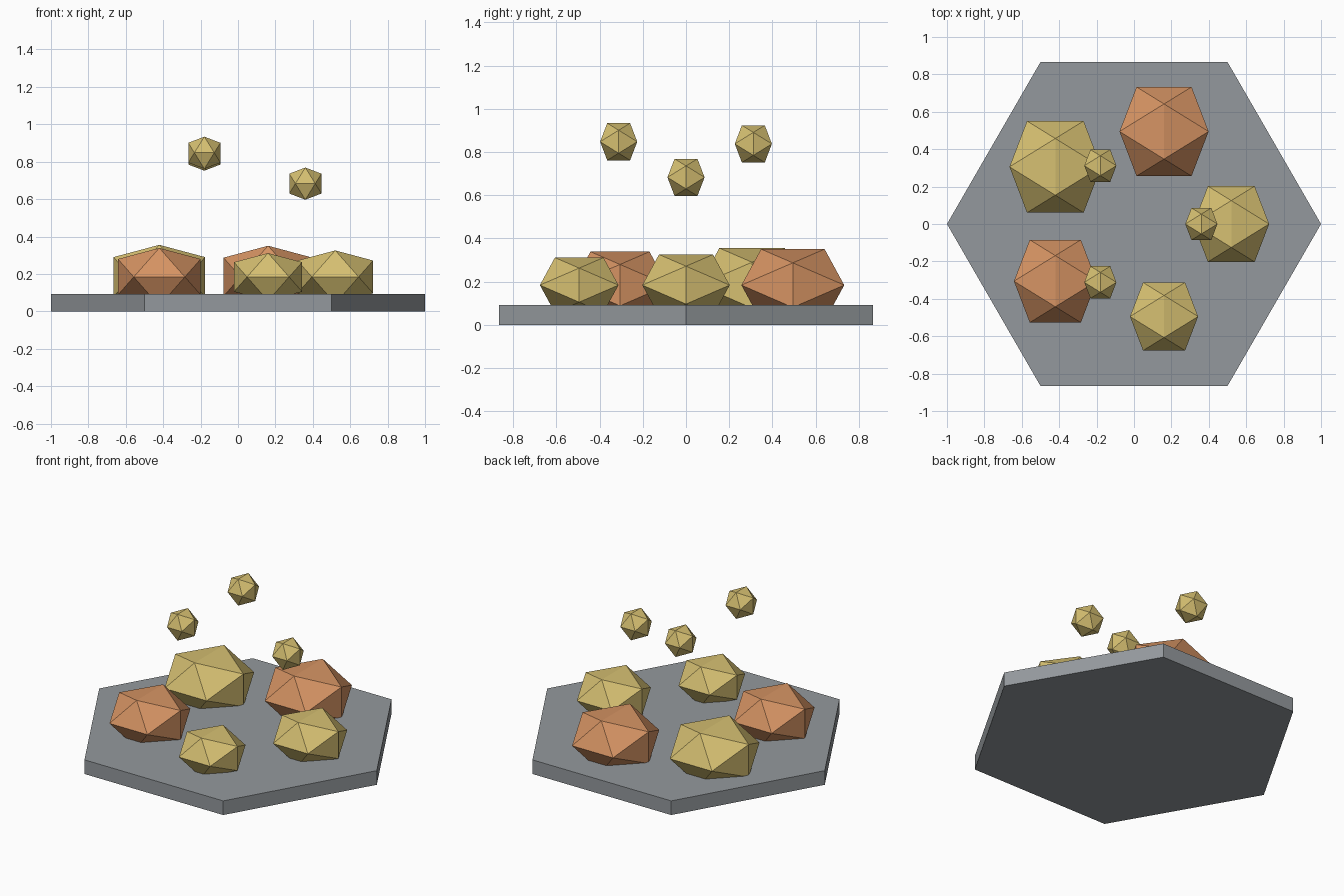
import bpy
import bmesh
from math import cos, sin, tau, sqrt
from mathutils import Vector

default_cube = bpy.data.objects.get("Cube")
if default_cube:
    bpy.data.objects.remove(default_cube, do_unlink=True)


def make_material(name, srgb):
    linear = [((c / 255 + 0.055) / 1.055) ** 2.4 for c in srgb] + [1.0]
    mat = bpy.data.materials.new(name)
    mat.use_nodes = True
    mat.diffuse_color = linear
    mat.node_tree.nodes["Principled BSDF"].inputs["Base Color"].default_value = linear
    return mat


def add_object(name, bm, mat, location=(0, 0, 0)):
    bmesh.ops.recalc_face_normals(bm, faces=bm.faces)
    mesh = bpy.data.meshes.new(name)
    bm.to_mesh(mesh)
    bm.free()
    mesh.materials.append(mat)
    obj = bpy.data.objects.new(name, mesh)
    obj.location = location
    bpy.context.collection.objects.link(obj)
    return obj


def ring(radius, step, count, z):
    angle = tau * step / count
    return Vector((radius * cos(angle), radius * sin(angle), z))


def add_rock(name, radius, mat, location, squash=1.0):
    """Icosahedron from three crossed golden rectangles, with edges along the axes."""
    golden = (1 + sqrt(5)) / 2
    scale = radius / sqrt(1 + golden ** 2)
    bm = bmesh.new()
    for s in (-scale, scale):
        for t in (-scale * golden, scale * golden):
            for co in ((s, t, 0), (t, 0, s), (0, s, t)):
                bm.verts.new((co[0], co[1], co[2] * squash))
    bmesh.ops.convex_hull(bm, input=bm.verts)
    return add_object(name, bm, mat, location)


stone = make_material("stone grey", (148, 153, 157))
gold = make_material("pale gold", (213, 191, 113))
copper = make_material("copper orange", (213, 147, 99))

# Hexagonal base slab with corners on the x axis
bm = bmesh.new()
bottom = bm.faces.new([bm.verts.new(ring(1.0, i, 6, 0)) for i in range(6)])
top = bmesh.ops.extrude_face_region(bm, geom=[bottom], use_keep_orig=True)
bmesh.ops.translate(bm, vec=(0, 0, 0.092),
                    verts=[v for v in top["geom"] if isinstance(v, bmesh.types.BMVert)])
add_object("base_slab", bm, stone)

# Ring of five flattened boulders sunk into the slab
boulders = [(0.238, gold), (0.28, copper), (0.288, gold), (0.26, copper), (0.214, gold)]
for i, (radius, mat) in enumerate(boulders):
    add_rock(f"boulder_{i + 1}", radius, mat, ring(0.52, i, 5, 0.184), squash=0.7)

# Three small nuggets floating above
for i, height in enumerate((0.683, 0.838, 0.848)):
    add_rock(f"floating_nugget_{i + 1}", 0.101, gold, ring(0.36, i, 3, height))
